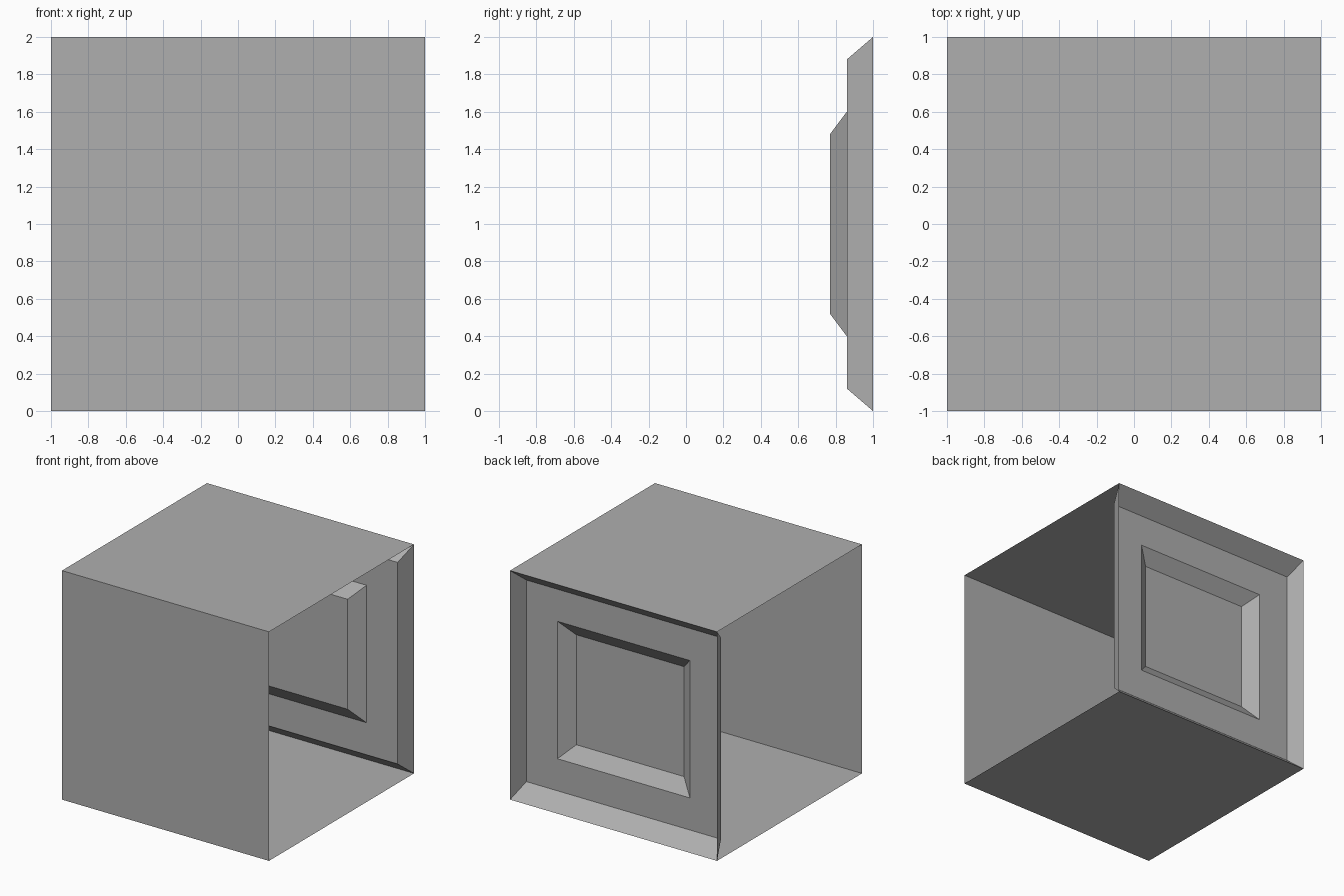
import bpy
import bmesh

# Remove the default cube
old = bpy.data.objects.get("Cube")
if old:
    bpy.data.objects.remove(old, do_unlink=True)

# Single plain material
grey = bpy.data.materials.new("medium_grey")
grey.use_nodes = True
colour = (0.427, 0.427, 0.427, 1)
grey.diffuse_color = colour
grey.node_tree.nodes["Principled BSDF"].inputs["Base Color"].default_value = colour


def finish(name, bm):
    """Turn a bmesh into a named object."""
    mesh = bpy.data.meshes.new(name)
    bm.to_mesh(mesh)
    bm.free()
    mesh.materials.append(grey)
    obj = bpy.data.objects.new(name, mesh)
    bpy.context.collection.objects.link(obj)
    return obj


def ring(bm, half_x, half_z, y):
    """Upright rectangle of vertices centred at mid height."""
    return [bm.verts.new((sx * half_x, y, 1 + sz * half_z))
            for sx, sz in ((1, -1), (-1, -1), (-1, 1), (1, 1))]


# Shell: front, top and bottom sheets of a cube, both sides left open
bm = bmesh.new()
bmesh.ops.create_cube(bm, size=2)
bmesh.ops.translate(bm, verts=bm.verts, vec=(0, 0, 1))
bm.normal_update()
open_faces = [f for f in bm.faces if abs(f.normal.x) > 0.5 or f.normal.y > 0.5]
bmesh.ops.delete(bm, geom=open_faces, context='FACES_ONLY')
finish("open_shell", bm)

# Back panel: bevelled border, flat frame, sloped recess and recess floor
bm = bmesh.new()
rings = [ring(bm, *size) for size in (
    (1, 1, 1), (0.94, 0.88, 0.86), (0.64, 0.6, 0.86), (0.52, 0.48, 0.77))]
for outer, inner in zip(rings, rings[1:]):
    for i in range(4):
        j = (i + 1) % 4
        bm.faces.new((outer[i], outer[j], inner[j], inner[i]))
bm.faces.new(rings[-1])
bm.normal_update()
finish("recessed_back_panel", bm)
